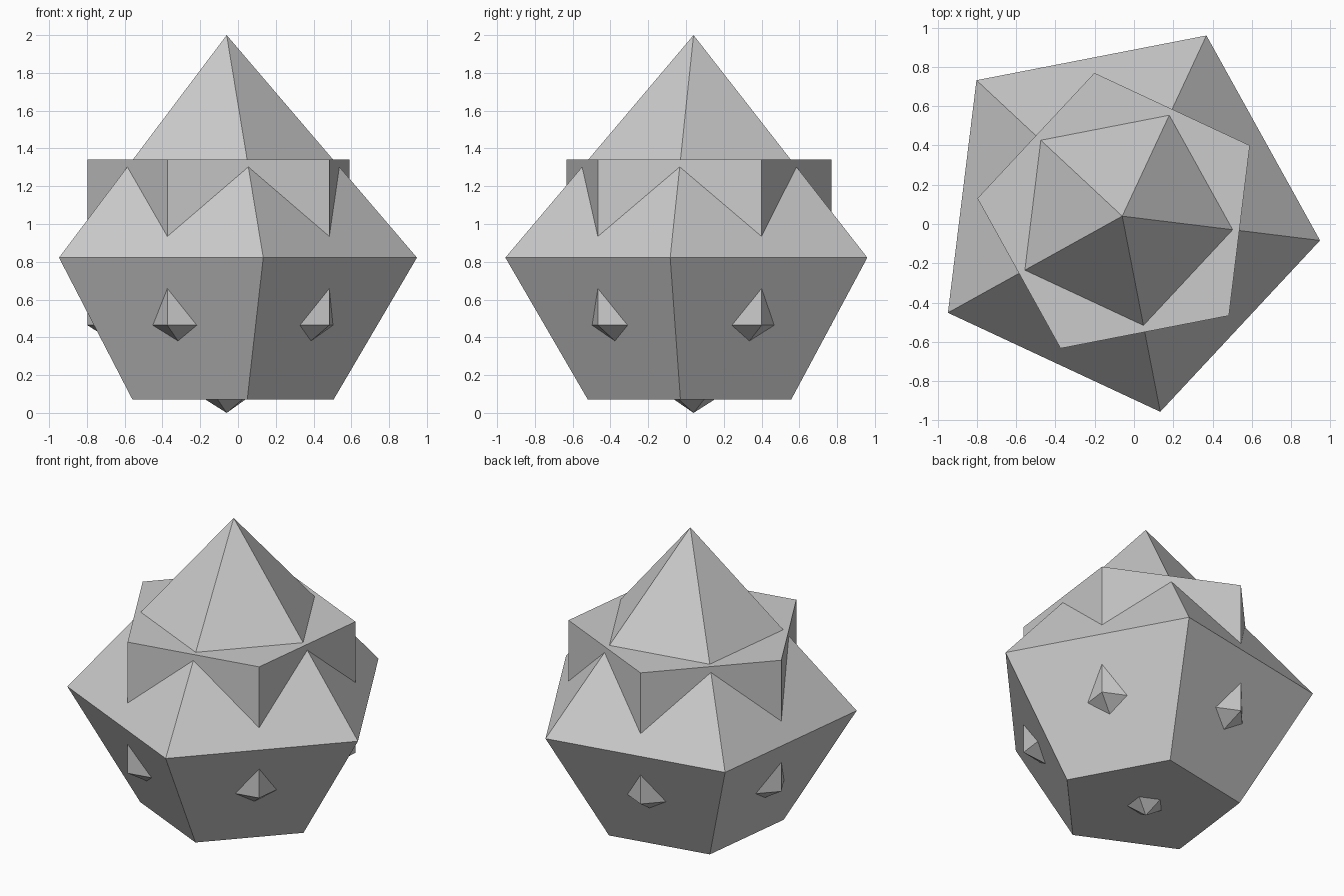
import bpy, bmesh, math

if "Cube" in bpy.data.objects:
    bpy.data.objects.remove(bpy.data.objects["Cube"])

CX, CY = -0.06, 0.04          # shared vertical axis
TURN = math.radians(-7)       # rotation of the first solid

grey = bpy.data.materials.new("light_grey")
grey.diffuse_color = (0.6, 0.6, 0.6, 1)
grey.use_nodes = True
grey.node_tree.nodes["Principled BSDF"].inputs["Base Color"].default_value = grey.diffuse_color


def five_sided_solid(name, rings, turn):
    """Stack pentagon rings (radius, z); radius 0 makes a point."""
    bm = bmesh.new()
    loops = []
    for r, z in rings:
        n = 5 if r else 1
        loops.append([bm.verts.new((CX + r * math.cos(turn + i * math.tau / 5),
                                    CY + r * math.sin(turn + i * math.tau / 5), z))
                      for i in range(n)])
    for low, high in zip(loops, loops[1:]):
        for i in range(5):
            j = (i + 1) % 5
            if len(low) == 1:
                bm.faces.new((low[0], high[j], high[i]))
            elif len(high) == 1:
                bm.faces.new((low[i], low[j], high[0]))
            else:
                bm.faces.new((low[i], low[j], high[j], high[i]))
    for end in (loops[0], loops[-1]):
        if len(end) == 5:
            bm.faces.new(end)
    bmesh.ops.recalc_face_normals(bm, faces=bm.faces)
    mesh = bpy.data.meshes.new(name)
    bm.to_mesh(mesh)
    bm.free()
    mesh.materials.append(grey)
    obj = bpy.data.objects.new(name, mesh)
    bpy.context.collection.objects.link(obj)
    return obj


# Flared bowl with a tall pointed roof
five_sided_solid("pointed_body", [(0.57, 0.07), (1.015, 0.822), (0, 2.0)], TURN)

# Straight collar tapering to a point below, piercing the body walls and base
five_sided_solid("piercing_prism", [(0, 0.0), (0.743, 0.464), (0.743, 1.342)],
                 TURN + math.pi / 5)
